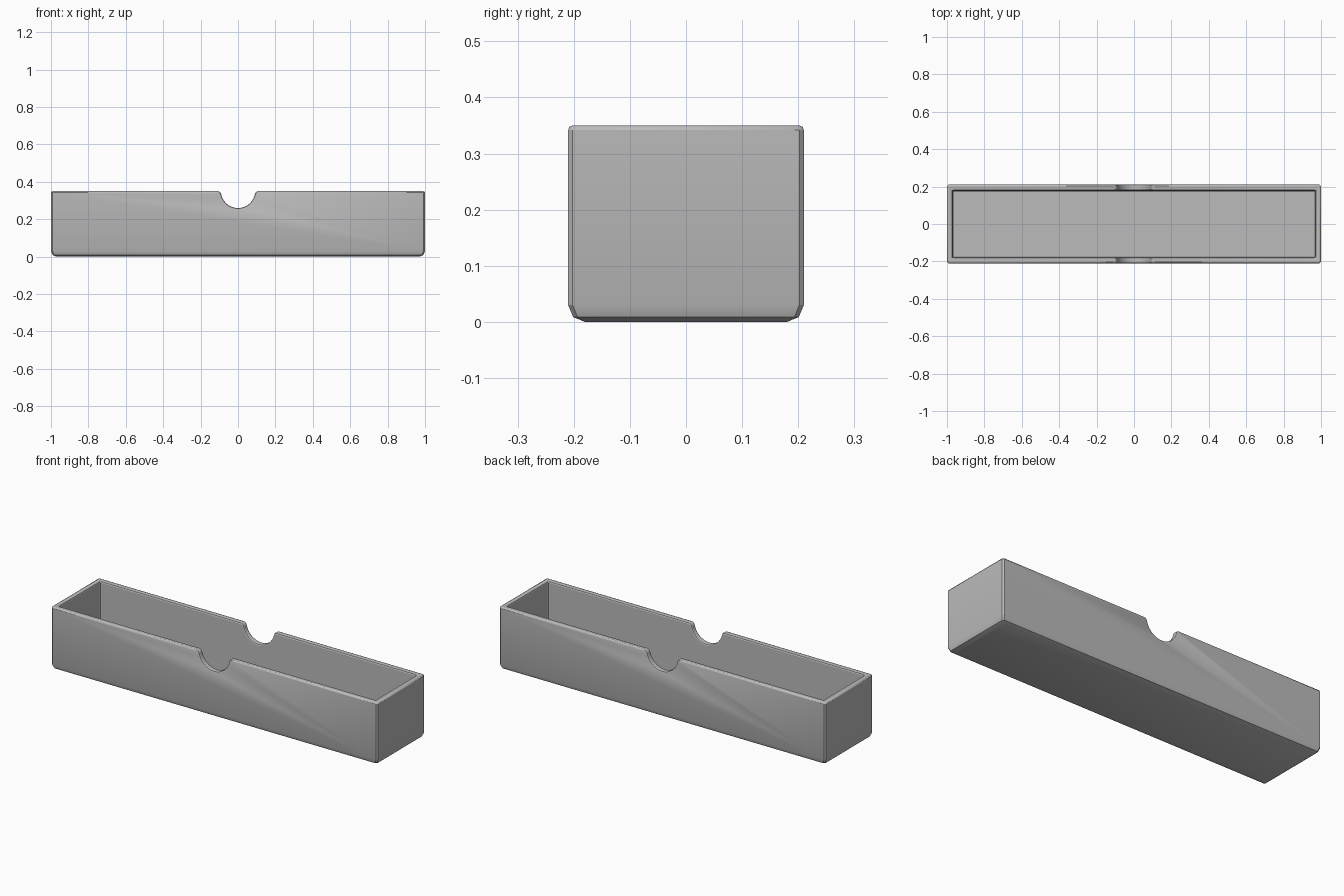
import bpy, bmesh
from math import sin, cos, pi, atan2, hypot

default = bpy.data.objects.get("Cube")
if default:
    bpy.data.objects.remove(default, do_unlink=True)

HALF_X, HALF_Y, HEIGHT = 1.0, 0.21, 0.35
WALL, FLOOR, BASE_ROUND, CORNER = 0.03, 0.03, 0.03, 0.008

grey = bpy.data.materials.new("plain_grey")
grey.use_nodes = True
colour = (0.5, 0.5, 0.5, 1)
grey.diffuse_color = colour
grey.node_tree.nodes["Principled BSDF"].inputs["Base Color"].default_value = colour


def stack(name, rings):
    """Closed solid skinned through a list of matching point rings."""
    bm = bmesh.new()
    loops = [[bm.verts.new(p) for p in ring] for ring in rings]
    n = len(loops[0])
    for a, b in zip(loops, loops[1:]):
        for i in range(n):
            j = (i + 1) % n
            bm.faces.new((a[i], a[j], b[j], b[i]))
    bm.faces.new(loops[0][::-1])
    bm.faces.new(loops[-1])
    bmesh.ops.recalc_face_normals(bm, faces=bm.faces)
    mesh = bpy.data.meshes.new(name)
    bm.to_mesh(mesh)
    bm.free()
    mesh.materials.append(grey)
    obj = bpy.data.objects.new(name, mesh)
    bpy.context.collection.objects.link(obj)
    return obj


def rectangle(inset, z, cut):
    """Rectangle ring with chamfered corners."""
    x, y = HALF_X - inset, HALF_Y - inset
    return [(sx * (x - cx * cut), sy * (y - cy * cut), z)
            for sx, sy, order in ((1, -1, (1, 0)), (1, 1, (0, 1)),
                                  (-1, 1, (1, 0)), (-1, -1, (0, 1)))
            for cx, cy in ((k, 1 - k) for k in order)]


# Tray body with a rounded base
rings = []
for k in range(3):
    a = k * pi / 4
    rings.append(rectangle(BASE_ROUND * (1 - sin(a)), BASE_ROUND * (1 - cos(a)), CORNER))
rings.append(rectangle(0, HEIGHT, CORNER))
tray = stack("tray", rings)

# Cavity cutter
x, y = HALF_X - WALL, HALF_Y - WALL
cavity = stack("cavity_cutter", [[(-x, -y, z), (x, -y, z), (x, y, z), (-x, y, z)]
                                 for z in (FLOOR, HEIGHT + 0.1)])

# Finger notch cutter: round scoop with rounded shoulders
R, r, shoulder = 0.0922, 0.02, 0.11
scoop_z, shoulder_z = 0.26 + R, HEIGHT - r
lean = atan2(scoop_z - shoulder_z, shoulder)
right = [(shoulder, HEIGHT + 0.1)]
for k in range(7):
    a = pi / 2 + (pi / 2 - lean) * k / 6
    right.append((shoulder + r * cos(a), shoulder_z + r * sin(a)))
for k in range(1, 11):
    a = -lean - (pi / 2 - lean) * k / 10
    right.append((R * cos(a), scoop_z + R * sin(a)))
right[-1] = (0, scoop_z - R)
profile = right + [(-px, pz) for px, pz in right[-2::-1]]
notch = stack("notch_cutter", [[(px, py, pz) for px, pz in profile] for py in (-0.4, 0.4)])

for cutter in (cavity, notch):
    cutter.hide_render = True
    cutter.hide_viewport = True
    cut = tray.modifiers.new(cutter.name, "BOOLEAN")
    cut.object = cutter
    cut.operation = "DIFFERENCE"
    cut.solver = "EXACT"

# Softened rim and inner corners
soft = tray.modifiers.new("soft_rim", "BEVEL")
soft.width = 0.008
soft.segments = 2
soft.limit_method = "ANGLE"
soft.angle_limit = pi / 3
soft.use_clamp_overlap = False

bpy.ops.object.select_all(action="DESELECT")
tray.select_set(True)
bpy.context.view_layer.objects.active = tray
bpy.ops.object.shade_smooth_by_angle(angle=pi / 6)
